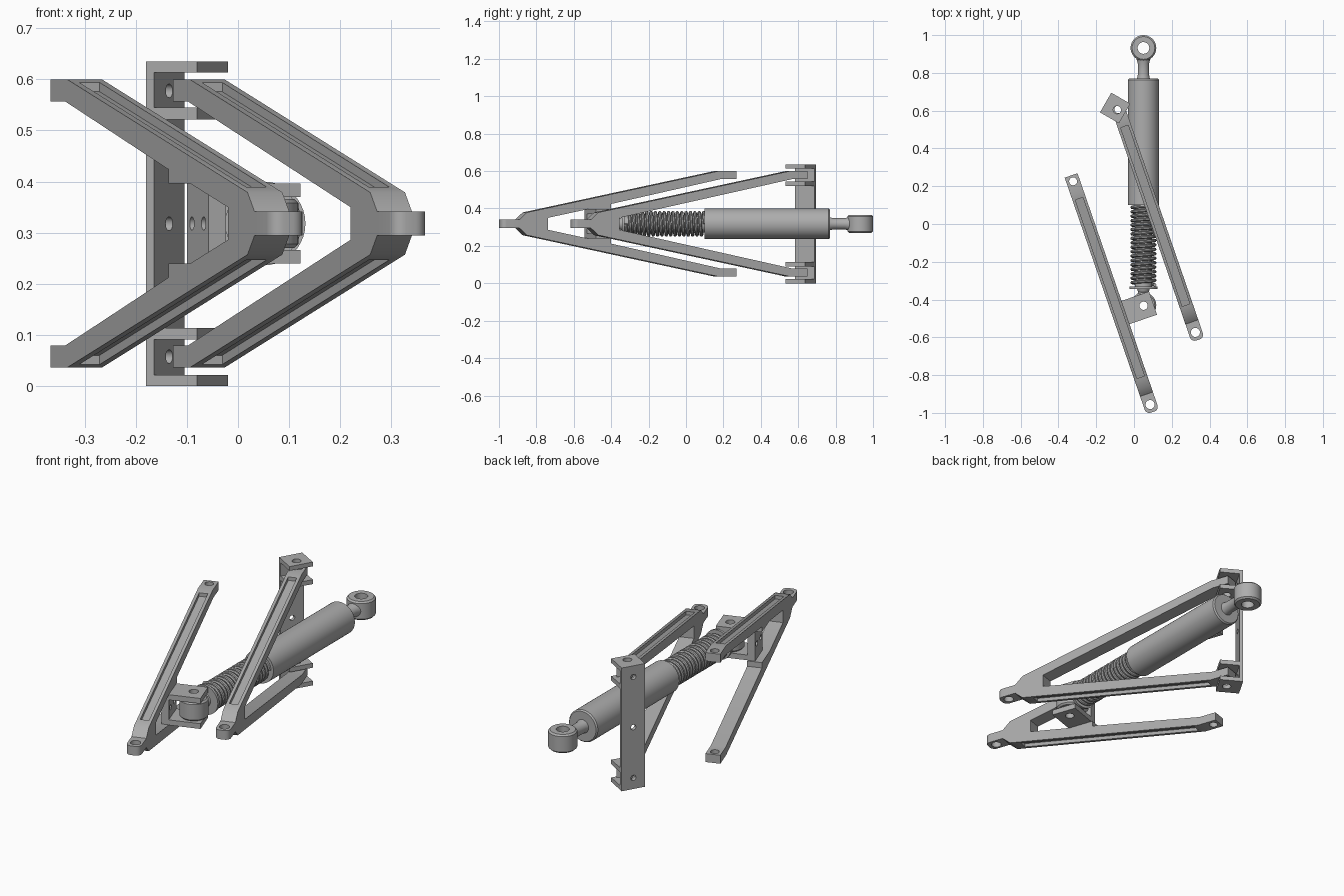
import bpy, bmesh, math
from mathutils import Matrix

if "Cube" in bpy.data.objects:
    bpy.data.objects.remove(bpy.data.objects["Cube"], do_unlink=True)

GREY = (0.42, 0.42, 0.42, 1)
steel = bpy.data.materials.new("grey_steel")
steel.use_nodes = True
steel.diffuse_color = GREY
steel.node_tree.nodes["Principled BSDF"].inputs["Base Color"].default_value = GREY

MID = 0.318      # height of the symmetry plane
SHOCK_X = 0.05   # shock axis


def finish(bm, name, place=Matrix()):
    bmesh.ops.recalc_face_normals(bm, faces=bm.faces)
    mesh = bpy.data.meshes.new(name)
    bm.to_mesh(mesh)
    bm.free()
    mesh.materials.append(steel)
    obj = bpy.data.objects.new(name, mesh)
    bpy.context.collection.objects.link(obj)
    obj.matrix_world = place
    return obj


def select(obj):
    bpy.ops.object.select_all(action='DESELECT')
    obj.select_set(True)
    bpy.context.view_layer.objects.active = obj


def smooth(obj):
    select(obj)
    bpy.ops.object.shade_smooth_by_angle(angle=math.radians(35))


def prism(outline, width):
    """Extrude an (x, z) outline along y, centred on y = 0."""
    bm = bmesh.new()
    face = bm.faces.new([bm.verts.new((x, -width / 2, z)) for x, z in outline])
    out = bmesh.ops.extrude_face_region(bm, geom=[face])
    moved = [g for g in out["geom"] if isinstance(g, bmesh.types.BMVert)]
    bmesh.ops.translate(bm, verts=moved, vec=(0, width, 0))
    return bm


def add_box(bm, lo, hi):
    size = [b - a for a, b in zip(lo, hi)]
    mid = [(a + b) / 2 for a, b in zip(lo, hi)]
    m = Matrix.Translation(mid) @ Matrix.Diagonal((*size, 1))
    bmesh.ops.create_cube(bm, size=1, matrix=m)


def drill(radius, centre, length, axis='Z'):
    """Round cutter in local coordinates."""
    bm = bmesh.new()
    turn = Matrix.Rotation(math.pi / 2, 4, 'Y') if axis == 'X' else Matrix()
    bmesh.ops.create_cone(bm, cap_ends=True, segments=24, radius1=radius, radius2=radius,
                          depth=length, matrix=Matrix.Translation(centre) @ turn)
    return bm


def boolean(obj, tools, operation='DIFFERENCE'):
    for tool in tools:
        cutter = finish(tool, "cutter")
        cutter.hide_render = True
        mod = obj.modifiers.new("cut", 'BOOLEAN')
        mod.operation, mod.solver, mod.object = operation, 'EXACT', cutter
        select(obj)
        bpy.ops.object.modifier_apply(modifier=mod.name)
        bpy.data.objects.remove(cutter, do_unlink=True)


def lathe(name, profile, place, closed=False):
    """Spin an (r, z) profile about local z."""
    bm = bmesh.new()
    vs = [bm.verts.new((r, 0, z)) for r, z in profile]
    pairs = list(zip(vs, vs[1:])) + ([(vs[-1], vs[0])] if closed else [])
    edges = [bm.edges.new(p) for p in pairs]
    bmesh.ops.spin(bm, geom=vs + edges, cent=(0, 0, 0), axis=(0, 0, 1),
                   angle=math.tau, steps=40, use_duplicate=False)
    bmesh.ops.remove_doubles(bm, verts=bm.verts, dist=0.0001)
    obj = finish(bm, name, place)
    smooth(obj)
    return obj


# Wishbone arms: local x runs from the pivots to the tip, y is across
ARM_TURN = Matrix.Rotation(math.atan2(-0.9455, 0.326), 4, 'Z')
ARM_W, TIP = 0.072, 1.325


def wishbone(name, x, y, pads):
    outer = [(0, 0.282), (0.1, 0.282), (1.183, 0.061), (1.225, 0.0235), (TIP, 0.0235)]
    inner = [(1.065, 0.032), (0.09, 0.2385), (0, 0.2385)]
    if pads:  # flat seats for the shock bracket
        inner[1:1] = [(0.838, 0.0785), (0.708, 0.0785), (0.708, 0.106)]
    lower = [(a, -b) for a, b in reversed(outer)]
    lower_in = [(a, -b) for a, b in reversed(inner)]
    bm = prism(outer + lower + lower_in + inner, ARM_W)
    corners = [e for e in bm.edges
               if all(v.co.x > TIP - 0.001 for v in e.verts)
               and abs(e.verts[0].co.z - e.verts[1].co.z) > 0.01]
    bmesh.ops.bevel(bm, geom=corners, offset=0.026, segments=6, profile=0.5, affect='EDGES')
    arm = finish(bm, name)
    tools = [drill(0.021, (0.033, 0, 0), 1), drill(0.024, (1.283, 0, 0), 0.2)]
    for side in (1, -1):  # long pockets in the sloping faces
        a, b = 0.13, 1.13
        ha, hb = (0.282 - 0.2044 * (s - 0.1) for s in (a, b))
        tools.append(prism([(a, side * (ha + 0.03)), (b, side * (hb + 0.03)),
                            (b, side * (hb - 0.018)), (a, side * (ha - 0.018))], 0.042))
    boolean(arm, tools)
    arm.matrix_world = Matrix.Translation((x, y, MID)) @ ARM_TURN
    smooth(arm)
    return arm


wishbone("lower_wishbone", -0.333, 0.257, True)
wishbone("upper_wishbone", -0.093, 0.639, False)

# U bracket that joins the shock to the lower wishbone
bm = bmesh.new()
add_box(bm, (0.715, 0, -0.0785), (0.845, 0.036, 0.0785))
bracket = finish(bm, "shock_bracket")
flanges = []
for z in (-0.0785, 0.0515):
    f = bmesh.new()
    add_box(f, (0.715, 0, z), (0.845, 0.19, z + 0.027))
    flanges.append(f)
boolean(bracket, flanges, 'UNION')
holes = [drill(0.022, (0.777, 0.138, 0), 0.4)]
for s in (0.745, 0.815):
    h = drill(0.013, (0, 0, 0), 0.2)
    bmesh.ops.transform(h, verts=h.verts, matrix=Matrix.Translation((s, 0.02, 0))
                        @ Matrix.Rotation(math.pi / 2, 4, 'X'))
    holes.append(h)
boolean(bracket, holes)
bracket.matrix_world = Matrix.Translation((-0.333, 0.257, MID)) @ ARM_TURN
smooth(bracket)

# Frame mount: upright plate with two pairs of flanges
A, B, T = 0.058, 0.06, 0.018
bm = bmesh.new()
add_box(bm, (-A, -B, -0.3175), (-A + T, B, 0.3175))
mount = finish(bm, "frame_mount")
flanges = []
for lo, hi in ((0.2955, 0.3175), (0.204, 0.227)):
    for z0, z1 in ((lo, hi), (-hi, -lo)):
        f = bmesh.new()
        add_box(f, (-A, -B, z0), (A, B, z1))
        flanges.append(f)
boolean(mount, flanges, 'UNION')
boolean(mount, [drill(0.021, (0.014, -0.003, 0), 1)]
        + [drill(0.0135, (-A, 0, z), 0.08, 'X') for z in (-0.26, 0, 0.26)])
mount.matrix_world = (Matrix.Translation((-0.1, 0.614, 0.3175))
                      @ Matrix.Rotation(math.radians(-30), 4, 'Z'))
smooth(mount)

# Shock absorber along y
ALONG = Matrix.Translation((SHOCK_X, 0, MID)) @ Matrix.Rotation(-math.pi / 2, 4, 'X')
lathe("shock_body", [(0, 0.1), (0.082, 0.1), (0.082, 0.763), (0.076, 0.77), (0.034, 0.77),
                     (0.03, 0.79), (0.03, 0.85), (0.038, 0.878), (0, 0.878)], ALONG)
lathe("shock_rod", [(0, -0.378), (0.036, -0.378), (0.028, -0.36), (0.034, -0.343),
                    (0.075, -0.343), (0.075, -0.33), (0.046, -0.33), (0.046, 0.11),
                    (0, 0.11)], ALONG)
ring = [(0.031, -0.048), (0.06, -0.048), (0.068, -0.04),
        (0.068, 0.04), (0.06, 0.048), (0.031, 0.048)]
for name, y in (("rear_eye", 0.932), ("front_eye", -0.43)):
    lathe(name, ring, Matrix.Translation((SHOCK_X, y, MID)), closed=True)

# Coil spring
TURNS, STEPS, Y0, Y1 = 18, 24, -0.322, 0.1
curve = bpy.data.curves.new("coil_spring", 'CURVE')
curve.dimensions = '3D'
curve.bevel_depth, curve.bevel_resolution = 0.009, 2
curve.use_fill_caps = True
line = curve.splines.new('POLY')
line.points.add(TURNS * STEPS)
for i, p in enumerate(line.points):
    t = math.tau * i / STEPS
    p.co = (0.06 * math.cos(t), 0.06 * math.sin(t), Y0 + (Y1 - Y0) * i / (TURNS * STEPS), 1)
curve.materials.append(steel)
spring = bpy.data.objects.new("coil_spring", curve)
bpy.context.collection.objects.link(spring)
spring.matrix_world = ALONG
select(spring)
bpy.ops.object.convert(target='MESH')
smooth(bpy.context.view_layer.objects.active)
